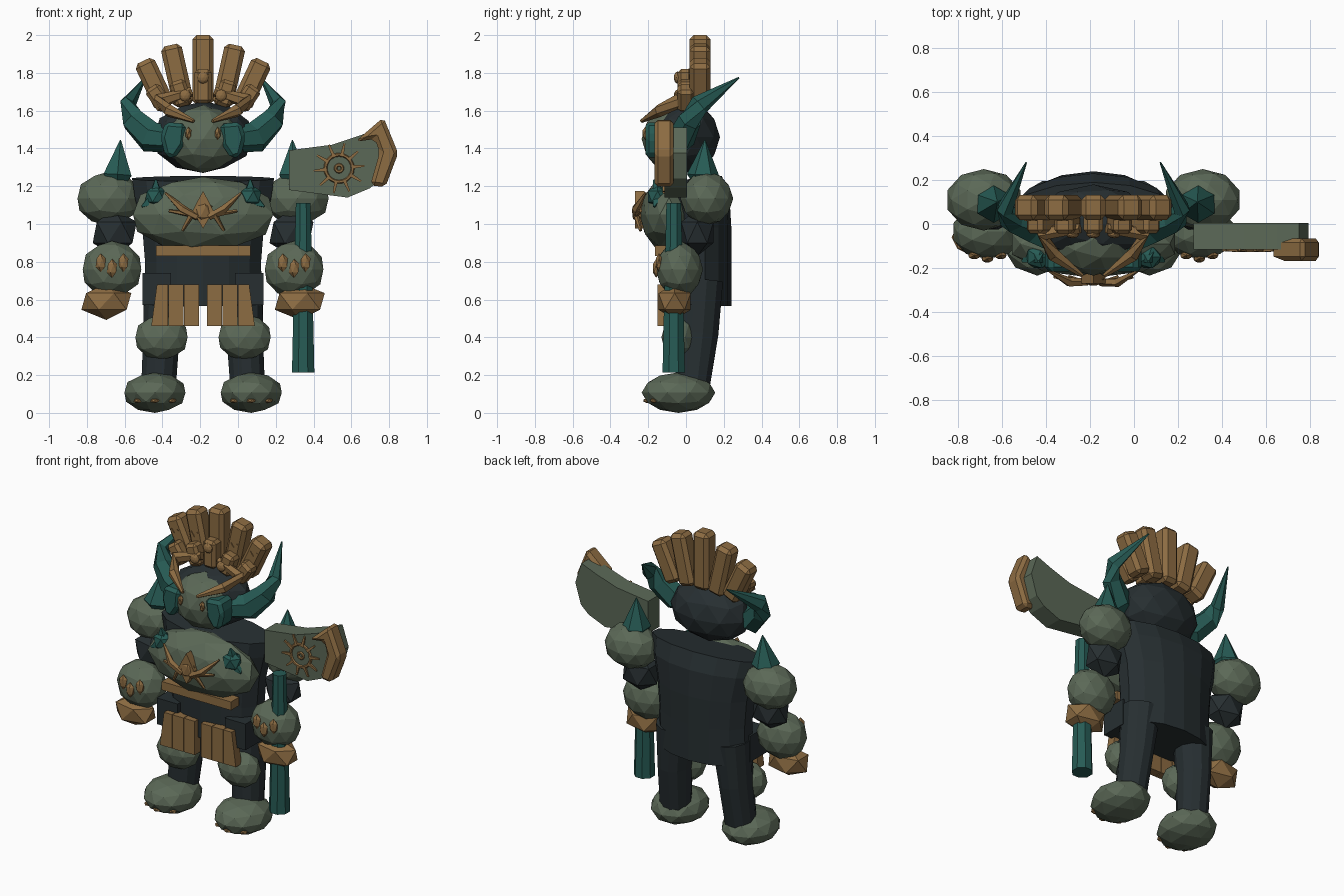
import bpy, bmesh, math
from mathutils import Vector, Matrix

if "Cube" in bpy.data.objects:
    bpy.data.objects.remove(bpy.data.objects["Cube"])

CX = -0.185  # the body stands left of the origin, the axe fills the right


def material(name, rgb):
    m = bpy.data.materials.new(name)
    m.use_nodes = True
    m.diffuse_color = (*rgb, 1)
    bsdf = next(n for n in m.node_tree.nodes if n.type == 'BSDF_PRINCIPLED')
    bsdf.inputs["Base Color"].default_value = (*rgb, 1)
    return m


GREEN = material("moss green", (0.105, 0.14, 0.095))
DARK = material("dark slate", (0.02, 0.028, 0.031))
TEAL = material("deep teal", (0.02, 0.105, 0.09))
BRONZE = material("bronze", (0.265, 0.15, 0.055))


def finish(name, bm, mat):
    bmesh.ops.recalc_face_normals(bm, faces=bm.faces)
    me = bpy.data.meshes.new(name)
    bm.to_mesh(me)
    bm.free()
    me.materials.append(mat)
    ob = bpy.data.objects.new(name, me)
    bpy.context.collection.objects.link(ob)
    return ob


def blob(name, loc, size, mat, detail=2):
    """Faceted ellipsoid."""
    bm = bmesh.new()
    bmesh.ops.create_icosphere(bm, subdivisions=detail, radius=1)
    bmesh.ops.transform(bm, matrix=Matrix.Translation(loc) @ Matrix.Diagonal((*size, 1)), verts=bm.verts)
    return finish(name, bm, mat)


def sweep(name, pts, radii, mat, sides=6, ref=(0, 1, 0)):
    """Tube through points with one (width, depth) pair per point."""
    bm = bmesh.new()
    pts = [Vector(p) for p in pts]
    rings = []
    for i, (p, r) in enumerate(zip(pts, radii)):
        t = (pts[min(i + 1, len(pts) - 1)] - pts[max(i - 1, 0)]).normalized()
        u = Vector(ref).cross(t).normalized()
        v = t.cross(u)
        a, b = r if isinstance(r, tuple) else (r, r)
        angles = [2 * math.pi * (k + 0.5) / sides for k in range(sides)]
        rings.append([bm.verts.new(p + u * a * math.cos(g) + v * b * math.sin(g)) for g in angles])
    for lo, hi in zip(rings, rings[1:]):
        for k in range(sides):
            n = (k + 1) % sides
            bm.faces.new((lo[k], lo[n], hi[n], hi[k]))
    bm.faces.new(rings[0][::-1])
    bm.faces.new(rings[-1])
    return finish(name, bm, mat)


def slab(name, outline, y0, y1, mat):
    """Front outline (x, z) extruded from y0 back to y1."""
    bm = bmesh.new()
    face = bm.faces.new([bm.verts.new((x, y0, z)) for x, z in outline])
    out = bmesh.ops.extrude_face_region(bm, geom=[face])
    verts = [g for g in out["geom"] if isinstance(g, bmesh.types.BMVert)]
    bmesh.ops.translate(bm, verts=verts, vec=(0, y1 - y0, 0))
    return finish(name, bm, mat)


def box(name, x0, x1, z0, z1, y0, y1, mat):
    return slab(name, [(x0, z0), (x1, z0), (x1, z1), (x0, z1)], y0, y1, mat)


def bevel(ob, width):
    mod = ob.modifiers.new("bevel", 'BEVEL')
    mod.width = width
    mod.segments = 1


def feather(name, x, z, y, lean, length, half):
    """Headdress block with chamfered edges, leaning sideways."""
    ob = box(name, -half, half, 0, length, -half, half, BRONZE)
    ob.data.transform(Matrix.Translation((x, y, z)) @ Matrix.Rotation(lean, 4, 'Y'))
    bevel(ob, half * 0.4)


# Torso with the long back panel
sweep("torso", [(CX, 0.06, 0.565), (CX, 0.06, 0.8), (CX, 0.06, 0.98), (CX, 0.055, 1.14), (CX, 0.045, 1.24)],
      [(0.32, 0.18), (0.315, 0.18), (0.33, 0.18), (0.37, 0.175), (0.385, 0.145)], DARK, 14)
blob("chest_armour", (CX, -0.09, 1.05), (0.39, 0.155, 0.2), GREEN)
box("belt", CX - 0.25, CX + 0.25, 0.83, 0.885, -0.165, -0.08, BRONZE)

# Head and face
blob("head", (CX, 0.0, 1.46), (0.27, 0.18, 0.19), DARK)
blob("face", (CX, -0.07, 1.45), (0.2, 0.165, 0.18), GREEN)

# Headdress: tall back row, short front row, studs
for i in range(-2, 3):
    a = abs(i)
    feather("tall_feather", CX + i * 0.1, 1.63 - 0.005 * a, 0.075, i * 0.22, (0.37, 0.33, 0.27)[a], 0.056)
    feather("short_feather", CX + i * 0.098, 1.64 - 0.015 * a, 0.0, i * 0.3, (0.18, 0.14, 0.14)[a], 0.044)
    if a < 2:
        blob("headdress_stud", (CX + i * 0.095, -0.045, 1.775 - 0.095 * a), (0.032, 0.02, 0.032), BRONZE)
    # engraved chevron plate on each leaning feather
    if a:
        x, z = CX + i * 0.1 + math.sin(i * 0.22) * 0.2, 1.82 - 0.02 * a
        sweep("chevron", [(x - 0.025, 0.018, z + 0.02), (x, 0.018, z - 0.01), (x + 0.025, 0.018, z + 0.02)],
              [0.006] * 3, BRONZE, 4, (0, 0, 1))

for s, side in ((1, "left"), (-1, "right")):
    def X(offset):
        return CX + s * offset

    # Horn, cheek plate, brow and eye
    sweep(side + "_horn", [(X(0.19), -0.07, 1.45), (X(0.28), -0.02, 1.46), (X(0.37), 0.02, 1.55),
                           (X(0.4), 0.07, 1.63), (X(0.305), 0.28, 1.775)],
          [(0.06, 0.07), (0.07, 0.085), (0.06, 0.07), (0.04, 0.055), 0.004], TEAL, 6, (0, 0, 1))
    plate = slab(side + "_cheek_plate", [(X(0.09), 1.53), (X(0.1), 1.42), (X(0.15), 1.345), (X(0.2), 1.36),
                                         (X(0.225), 1.46), (X(0.2), 1.54)], -0.215, -0.08, TEAL)
    bevel(plate, 0.02)
    sweep(side + "_brow", [(X(0.06), -0.02, 1.7), (X(0.235), -0.04, 1.65), (X(0.18), -0.14, 1.6), (X(0.05), -0.235, 1.545)],
          [0.025, 0.04, 0.034, 0.01], BRONZE, 6, (0, 0, 1))
    blob(side + "_eye", (X(0.078), -0.215, 1.48), (0.018, 0.018, 0.035), BRONZE, 1)

    # Shoulder, spike and arm
    blob(side + "_shoulder", (X(0.498), 0.11, 1.135), (0.175, 0.14, 0.142), GREEN)
    sweep(side + "_shoulder_spike", [(X(0.465) + 0.012, 0.09, 1.21), (X(0.465) + 0.012, 0.09, 1.26),
                                     (X(0.455) + 0.018, 0.1, 1.445)], [0.05, 0.085, 0.003], TEAL, 6)
    blob(side + "_upper_arm", (X(0.468), 0.06, 0.955), (0.13, 0.1, 0.125), DARK, 1)
    blob(side + "_forearm", (X(0.482), -0.035, 0.76), (0.163, 0.125, 0.15), GREEN)
    for k in (-1, 0, 1):
        x, z = X(0.482 + k * 0.06), 0.765 + 0.03 * abs(k)
        blob(side + "_forearm_stud", (x, -0.158 + 0.015 * abs(k), z), (0.03, 0.02, 0.05), BRONZE, 1)
    blob(side + "_fist", (X(0.512), -0.06, 0.59), (0.148, 0.1, 0.098), BRONZE, 1)

    # Hip pouch, leg, knee and foot
    box(side + "_hip_panel", X(0.17), X(0.32), 0.57, 0.74, -0.115, 0.06, DARK)
    sweep(side + "_leg", [(X(0.235), 0.035, 0.15), (X(0.22), 0.06, 0.42), (X(0.2), 0.08, 0.7)],
          [0.095, (0.1, 0.115), 0.12], DARK, 12)
    blob(side + "_knee", (X(0.22), -0.035, 0.4), (0.145, 0.095, 0.12), GREEN)
    blob(side + "_foot", (X(0.255), -0.04, 0.107), (0.17, 0.195, 0.107), GREEN)
    for k in (-1, 0, 1):
        blob(side + "_toe", (X(0.255 + k * 0.09), -0.205 + 0.035 * abs(k), 0.065), (0.026, 0.022, 0.014), BRONZE, 1)

    # Skirt plates, the outer one flared
    for k in range(3):
        x0 = 0.022 + k * 0.082
        flare = 0.02 if k == 2 else 0
        slab(side + "_skirt_plate", [(X(x0), 0.46), (X(x0 + 0.078 + flare / 2), 0.46),
                                     (X(x0 + 0.078 - flare), 0.68), (X(x0), 0.68)], -0.15, -0.09, BRONZE)

    # Chest spikes and emblem antlers
    for k in range(3):
        g = math.pi * (0.5 + k * 2 / 3)
        sweep(side + "_chest_star", [(X(0.25), -0.14, 1.14), (X(0.25) + 0.085 * math.cos(g), -0.17, 1.14 + 0.095 * math.sin(g))],
              [0.055, 0.006], TEAL, 4)
    blob(side + "_chest_gem", (X(0.25), -0.15, 1.145), (0.065, 0.06, 0.065), TEAL, 1)
    sweep(side + "_emblem_antler", [(X(0.03), -0.265, 1.035), (X(0.11), -0.265, 1.08), (X(0.2), -0.215, 1.165)],
          [0.018, 0.022, 0.006], BRONZE, 5, (0, 0, 1))
    for tip in ((0.18, 1.07), (0.11, 0.965)):
        sweep(side + "_emblem_tine", [(X(0.06), -0.265, 1.05), (X(tip[0]), -0.24, tip[1])],
              [0.016, 0.008], BRONZE, 5, (0, 0, 1))

# Emblem centre
blob("emblem_core", (CX, -0.25, 1.065), (0.055, 0.035, 0.065), BRONZE, 1)
slab("emblem_crest", [(CX, 0.975), (CX + 0.055, 1.07), (CX + 0.03, 1.12), (CX, 1.175),
                      (CX - 0.03, 1.12), (CX - 0.055, 1.07)], -0.27, -0.22, BRONZE)

# Axe
AX, AZ = 0.535, 1.295
sweep("axe_handle", [(0.345, -0.065, 0.215), (0.345, -0.065, 0.65), (0.345, -0.065, 1.11)],
      [0.064, 0.054, 0.042], TEAL, 8)
slab("axe_blade", [(0.27, 1.18), (0.58, 1.14), (0.7, 1.19), (0.755, 1.24), (0.795, 1.375), (0.75, 1.51),
                   (0.65, 1.47), (0.5, 1.42), (0.27, 1.39)], -0.115, 0.005, GREEN)
edge = slab("axe_edge", [(0.77, 1.565), (0.848, 1.375), (0.78, 1.195), (0.7, 1.205), (0.75, 1.38),
                         (0.725, 1.45), (0.62, 1.435)], -0.168, -0.065, BRONZE)
bevel(edge, 0.02)

# Sun ornament on the blade
for name, radius, tube in (("sun_ring", 0.072, 0.01), ("sun_hub", 0.018, 0.009)):
    bpy.ops.mesh.primitive_torus_add(major_radius=radius, minor_radius=tube, major_segments=20, minor_segments=6,
                                     location=(AX, -0.118, AZ), rotation=(math.pi / 2, 0, 0))
    ring = bpy.context.object
    ring.name = name
    ring.data.materials.append(BRONZE)
for k in range(10):
    g = 2 * math.pi * k / 10 + 0.1
    ray = Vector((math.cos(g), 0, math.sin(g)))
    hub = Vector((AX, -0.118, AZ))
    sweep("sun_ray", [hub + ray * 0.065, hub + ray * 0.135], [0.014, 0.007], BRONZE, 4)
